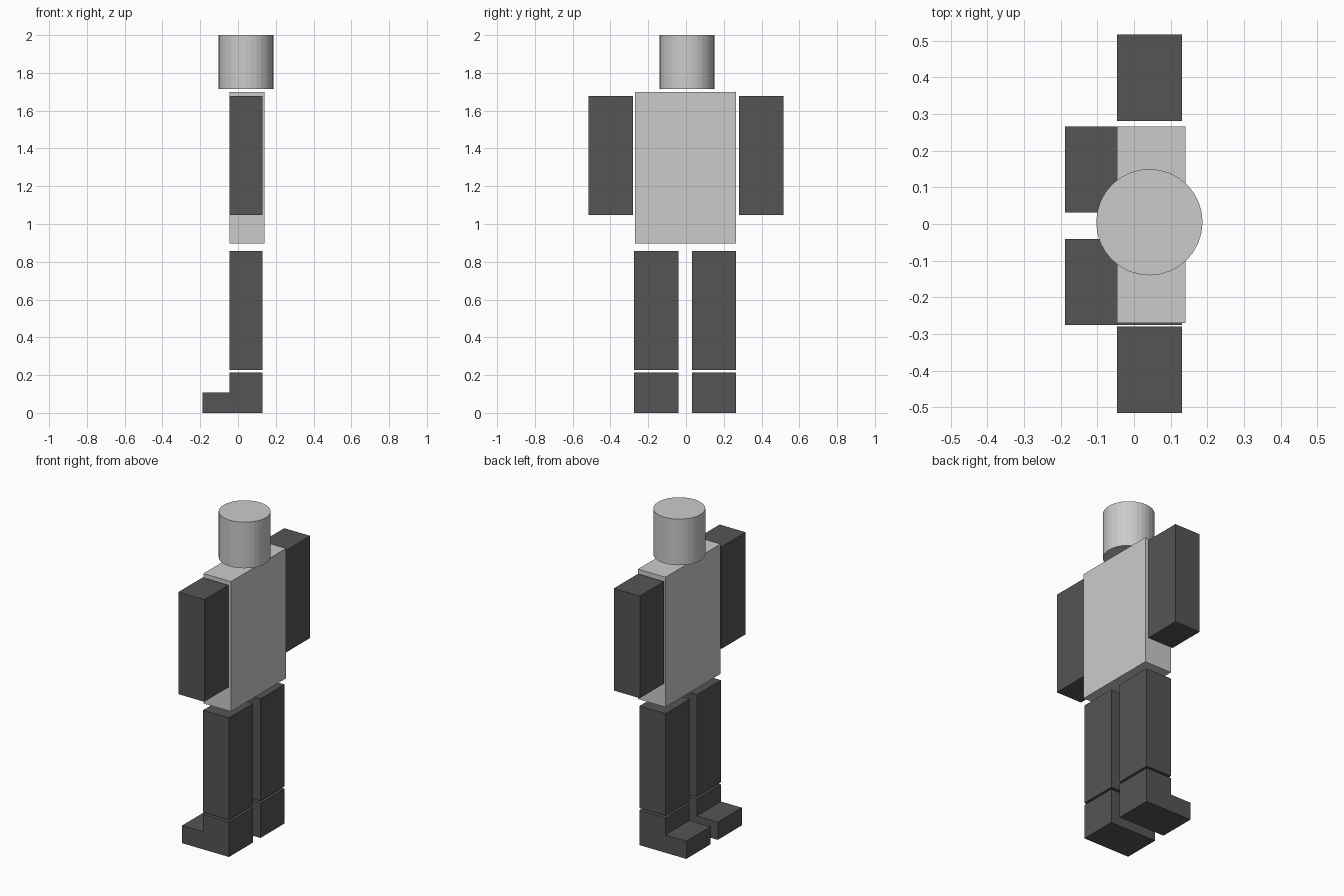
import bpy
import bmesh

if "Cube" in bpy.data.objects:
    bpy.data.objects.remove(bpy.data.objects["Cube"])

dark = bpy.data.materials.new("dark_grey")
dark.diffuse_color = (0.09, 0.09, 0.09, 1)
dark.use_nodes = True
dark.node_tree.nodes["Principled BSDF"].inputs["Base Color"].default_value = dark.diffuse_color


def extrude_profile(name, profile, y0, y1, mat=None):
    """Extrude an x/z outline from y0 to y1."""
    bm = bmesh.new()
    face = bm.faces.new([bm.verts.new((x, y0, z)) for x, z in profile])
    result = bmesh.ops.extrude_face_region(bm, geom=[face])
    moved = [g for g in result["geom"] if isinstance(g, bmesh.types.BMVert)]
    bmesh.ops.translate(bm, verts=moved, vec=(0, y1 - y0, 0))
    if face.is_valid and len(bm.faces) < len(profile) + 2:
        bmesh.ops.holes_fill(bm, edges=bm.edges)
    bmesh.ops.recalc_face_normals(bm, faces=bm.faces)
    mesh = bpy.data.meshes.new(name)
    bm.to_mesh(mesh)
    bm.free()
    obj = bpy.data.objects.new(name, mesh)
    bpy.context.collection.objects.link(obj)
    if mat:
        mesh.materials.append(mat)
    return obj


def block(name, x0, x1, y0, y1, z0, z1, mat=None):
    return extrude_profile(name, [(x0, z0), (x1, z0), (x1, z1), (x0, z1)], y0, y1, mat)


BACK, FRONT, TOE = 0.131, -0.046, -0.188

# Torso
block("torso", FRONT, 0.141, -0.27, 0.266, 0.897, 1.698)

# Head
bpy.ops.mesh.primitive_cylinder_add(vertices=32, radius=0.145, depth=0.284,
                                    location=(0.042, 0.005, 1.858))
bpy.context.object.name = "head"

# Arms
for side, y0, y1 in (("left", -0.515, -0.28), ("right", 0.281, 0.516)):
    block(side + "_arm", FRONT, BACK, y0, y1, 1.048, 1.677, dark)

# Legs and L-shaped boots, toes pointing to -x
boot = [(TOE, 0), (BACK, 0), (BACK, 0.109), (BACK, 0.215),
        (FRONT, 0.215), (FRONT, 0.109), (TOE, 0.109)]
for side, y0, y1 in (("left", -0.275, -0.041), ("right", 0.032, 0.266)):
    block(side + "_leg", FRONT, BACK, y0, y1, 0.228, 0.857, dark)
    extrude_profile(side + "_boot", boot, y0, y1, dark)
